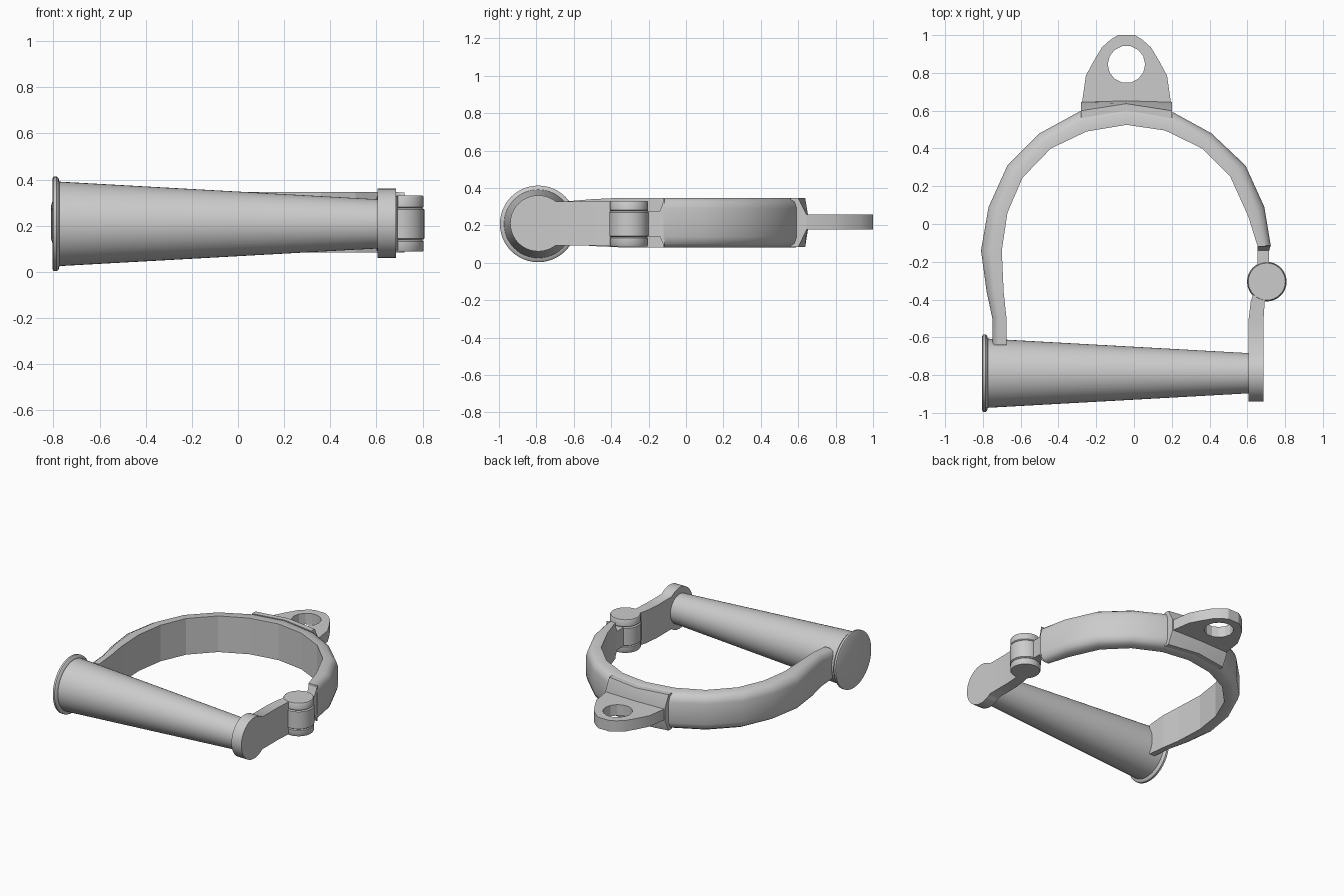
import bpy, bmesh, math
from mathutils import Vector

if "Cube" in bpy.data.objects:
    bpy.data.objects.remove(bpy.data.objects["Cube"])

ZC = 0.215  # mid height of the strap


def finish(bm, name, flat=(), angle=35):
    """Turn a bmesh into a smooth-by-angle object, keeping faces in flat faceted."""
    bmesh.ops.remove_doubles(bm, verts=bm.verts, dist=1e-5)
    bmesh.ops.recalc_face_normals(bm, faces=bm.faces)
    me = bpy.data.meshes.new(name)
    tag = bm.faces.layers.int.get("flat")
    keep = [bool(f[tag]) for f in bm.faces] if tag else []
    bm.to_mesh(me)
    bm.free()
    ob = bpy.data.objects.new(name, me)
    bpy.context.collection.objects.link(ob)
    bpy.ops.object.select_all(action='DESELECT')
    bpy.context.view_layer.objects.active = ob
    ob.select_set(True)
    bpy.ops.object.shade_smooth_by_angle(angle=math.radians(angle))
    for p, k in zip(me.polygons, keep):
        if k:
            p.use_smooth = False
    return ob


def loft(name, rings, flat_side=None, angle=35):
    """Skin a series of equal-count rings and cap both ends."""
    bm = bmesh.new()
    tag = bm.faces.layers.int.new("flat")
    loops = [[bm.verts.new(p) for p in r] for r in rings]
    n = len(loops[0])
    for a, b in zip(loops, loops[1:]):
        for j in range(n):
            k = (j + 1) % n
            f = bm.faces.new((a[j], a[k], b[k], b[j]))
            f[tag] = int(j == flat_side)
    bm.faces.new(loops[0])
    bm.faces.new(loops[-1])
    return finish(bm, name, angle=angle)


def lathe(name, profile, centre, axis, sides):
    """Rings of (position along axis, radius)."""
    rings = []
    for h, r in profile:
        ring = []
        for i in range(sides):
            a = 2 * math.pi * i / sides
            u, v = r * math.cos(a), r * math.sin(a)
            ring.append(Vector(centre) + (Vector((h, u, v)) if axis == 'X' else Vector((u, v, h))))
        rings.append(ring)
    return loft(name, rings)


def box_ring(x0, x1, y, zc, h):
    return [(x0, y, zc - h), (x1, y, zc - h), (x1, y, zc + h), (x0, y, zc + h)]


# Tapered lock barrel with rim
lathe("lock_barrel", [(-0.805, 0.195), (-0.800, 0.205), (-0.786, 0.205), (-0.778, 0.198),
                      (-0.774, 0.183), (0.615, 0.106)], (0, -0.79, 0.208), 'X', 48)

# Curved strap: outer and inner outline in plan
outer = [(0.725, -0.12), (0.69, 0.09), (0.59, 0.31), (0.41, 0.48), (0.21, 0.59), (-0.04, 0.64),
         (-0.28, 0.60), (-0.50, 0.48), (-0.67, 0.31), (-0.77, 0.09), (-0.81, -0.14),
         (-0.78, -0.36), (-0.75, -0.50), (-0.75, -0.64)]
inner = [(0.655, -0.12), (0.605, 0.04), (0.51, 0.25), (0.36, 0.40), (0.165, 0.495), (-0.04, 0.525),
         (-0.25, 0.49), (-0.44, 0.40), (-0.59, 0.245), (-0.67, 0.06), (-0.70, -0.14),
         (-0.69, -0.36), (-0.675, -0.50), (-0.675, -0.64)]
section = [(0, 0.132), (0.55, 0.132), (0.88, 0.112), (1, 0.075),
           (1, -0.075), (0.88, -0.112), (0.55, -0.132), (0, -0.132)]
rings = []
for i, (o, n) in enumerate(zip(outer, inner)):
    s = {12: 0.95, 13: 0.86}.get(i, 1)
    rings.append([(n[0] + (o[0] - n[0]) * t, n[1] + (o[1] - n[1]) * t, ZC + z * s)
                  for t, z in section])
loft("strap", rings, flat_side=len(section) - 1, angle=50)

# Flared tab joining the strap to the hinge
loft("hinge_tab", [box_ring(0.655, 0.722, -0.115, ZC, 0.13), box_ring(0.655, 0.716, -0.14, 0.208, 0.068),
                   box_ring(0.655, 0.716, -0.30, 0.208, 0.068)])

# Hinge knuckles, the middle one slightly wider
lathe("hinge", [(0.088, 0.098), (0.094, 0.102), (0.132, 0.102), (0.138, 0.096), (0.144, 0.105),
                (0.270, 0.105), (0.276, 0.096), (0.282, 0.102), (0.324, 0.102), (0.330, 0.098)],
      (0.703, -0.305, 0), 'Z', 32)

# Hinged arm ending in a round plate over the barrel end
arm = []
steps = 14
end = math.pi - math.asin(0.118 / 0.15)
for i in range(steps + 1):
    a = max(1e-7, end * i / steps)
    arm.append(box_ring(0.605, 0.685, -0.79 - 0.15 * math.cos(a), 0.211, 0.15 * math.sin(a)))
for y, x0, x1 in [(-0.52, 0.605, 0.685), (-0.41, 0.618, 0.692), (-0.33, 0.645, 0.71)]:
    arm.append(box_ring(x0, x1, y, 0.211, 0.118))
loft("hinged_arm", arm)

# Lug plate with round eye
half = [(0.24, 0.61), (0.215, 0.785), (0.175, 0.86), (0.13, 0.935), (0.085, 0.975), (0.045, 1.0)]
outline = [(-0.04 + x, y) for x, y in half] + [(-0.04 - x, y) for x, y in reversed(half)]
eye = [(-0.04 + 0.099 * math.cos(2 * math.pi * i / 14), 0.845 + 0.099 * math.sin(2 * math.pi * i / 14))
       for i in range(14)]
bm = bmesh.new()
edges = []
for pts in (outline, eye):
    vs = [bm.verts.new((x, y, 0.177)) for x, y in pts]
    edges += [bm.edges.new((vs[i], vs[i - 1])) for i in range(len(vs))]
bmesh.ops.triangle_fill(bm, edges=edges, use_beauty=True, use_dissolve=False)
ext = bmesh.ops.extrude_face_region(bm, geom=bm.faces[:], use_keep_orig=True)
bmesh.ops.translate(bm, vec=(0, 0, 0.08),
                    verts=[g for g in ext["geom"] if isinstance(g, bmesh.types.BMVert)])
finish(bm, "lug", angle=25)

# Flared foot blending the lug into the strap
foot = []
for x, y0, y1, y2 in [(-0.28, 0.56, 0.60, 0.645), (-0.04, 0.60, 0.637, 0.652), (0.20, 0.56, 0.60, 0.645)]:
    foot.append([(x, y0, ZC - 0.131), (x, y1, ZC - 0.131), (x, y2, 0.177),
                 (x, y2, 0.257), (x, y1, ZC + 0.131), (x, y0, ZC + 0.131)])
loft("lug_foot", foot, angle=25)
